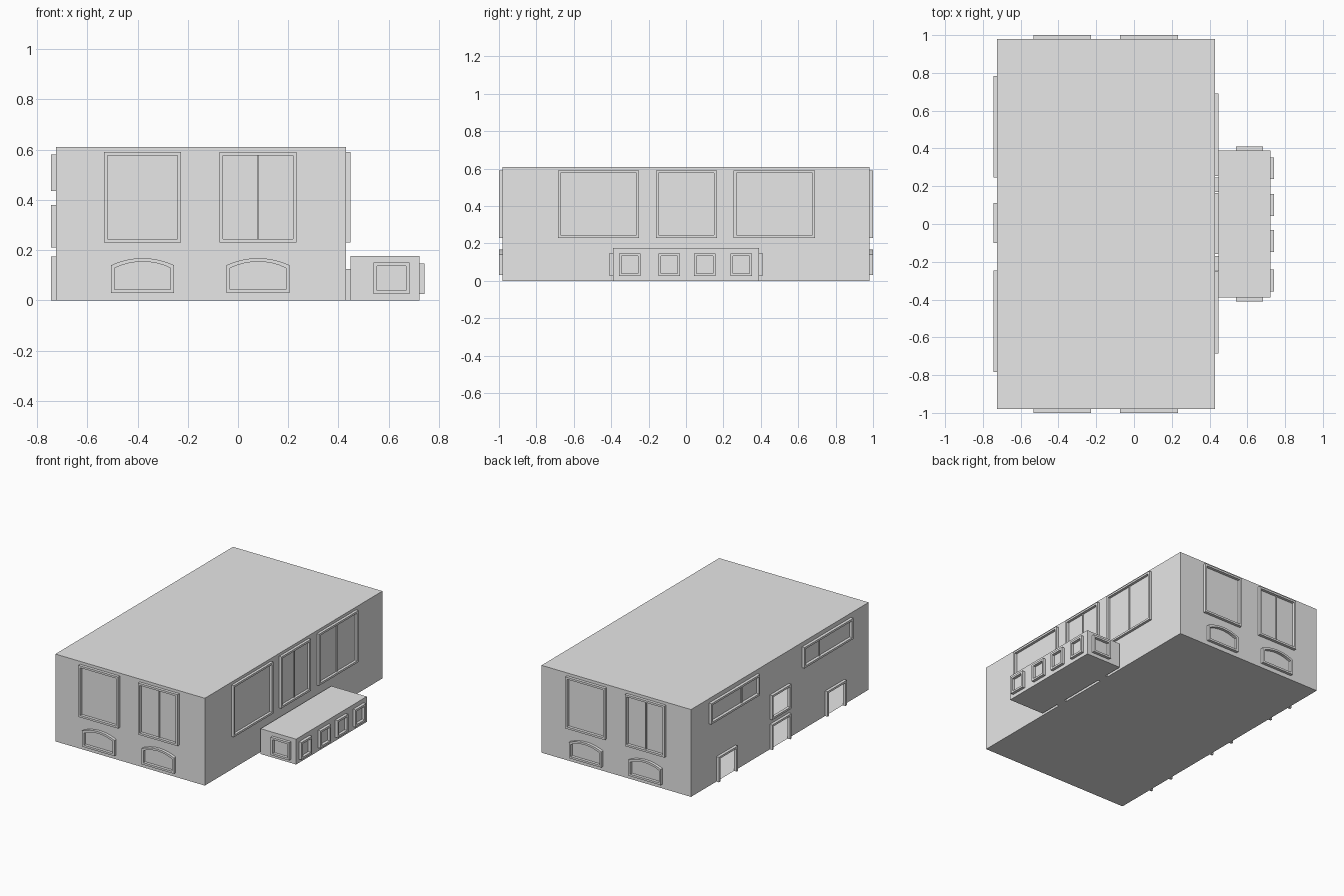
import bpy, bmesh, math

if "Cube" in bpy.data.objects:
    bpy.data.objects.remove(bpy.data.objects["Cube"])

grey = bpy.data.materials.new("plain_grey")
grey.diffuse_color = (0.8, 0.8, 0.8, 1)
grey.use_nodes = True
grey.node_tree.nodes["Principled BSDF"].inputs["Base Color"].default_value = grey.diffuse_color

X0, X1, Y, H = -0.725, 0.43, 0.98, 0.61      # main hall extents
AX0, AX1, AY, AH = 0.448, 0.722, 0.39, 0.177   # annex extents
BAR = 0.014                                   # frame bar width

# Walls map (u along wall, z up, d outwards) to space
WALLS = {
    "front": lambda u, z, d: (u, -Y - d, z),
    "back": lambda u, z, d: (u, Y + d, z),
    "right": lambda u, z, d: (X1 + d, u, z),
    "left": lambda u, z, d: (X0 - d, u, z),
    "annex_right": lambda u, z, d: (AX1 + d, u, z),
    "annex_front": lambda u, z, d: (u, -AY - d, z),
    "annex_back": lambda u, z, d: (u, AY + d, z),
}


def finish(name, bm):
    bmesh.ops.remove_doubles(bm, verts=bm.verts, dist=1e-5)
    bmesh.ops.recalc_face_normals(bm, faces=bm.faces)
    me = bpy.data.meshes.new(name)
    bm.to_mesh(me)
    bm.free()
    me.materials.append(grey)
    ob = bpy.data.objects.new(name, me)
    bpy.context.collection.objects.link(ob)
    return ob


def box(bm, lo, hi):
    v = [bm.verts.new((x, y, z)) for x in (lo[0], hi[0])
         for y in (lo[1], hi[1]) for z in (lo[2], hi[2])]
    for f in ((0, 1, 3, 2), (4, 5, 7, 6), (0, 1, 5, 4),
              (2, 3, 7, 6), (0, 2, 6, 4), (1, 3, 7, 5)):
        bm.faces.new([v[i] for i in f])


def strip(bm, wall, outer, inner, depth, closed=True):
    """Raised band between two outlines of equal length."""
    P = WALLS[wall]
    rings = [[bm.verts.new(P(u, z, d)) for u, z in pts]
             for pts, d in ((outer, 0), (outer, depth), (inner, depth), (inner, 0))]
    n = len(outer)
    for i in range(n if closed else n - 1):
        j = (i + 1) % n
        for a, b in zip(rings, rings[1:]):
            bm.faces.new((a[i], a[j], b[j], b[i]))
    if not closed:
        for i in (0, n - 1):
            bm.faces.new([r[i] for r in rings])


def rect(u0, u1, z0, z1):
    return [(u0, z0), (u0, z1), (u1, z1), (u1, z0)]


def window(name, wall, u0, u1, z0, z1, depth=0.02, mullion=None):
    bm = bmesh.new()
    strip(bm, wall, rect(u0, u1, z0, z1),
          rect(u0 + BAR, u1 - BAR, z0 + BAR, z1 - BAR), depth)
    if mullion is not None:
        m, P = mullion, WALLS[wall]
        box(bm, P(m - 0.004, z0 + BAR, 0), P(m + 0.004, z1 - BAR, depth * 0.4))
    finish(name, bm)


def door_frame(name, wall, u0, u1, z1, depth=0.02):
    bm = bmesh.new()
    strip(bm, wall, rect(u0, u1, 0, z1),
          rect(u0 + BAR, u1 - BAR, 0, z1 - BAR), depth, closed=False)
    finish(name, bm)


def arch(u, hw, z0, spring, top, n=8):
    pts = [(u + hw, z0), (u - hw, z0)]
    rise = top - spring
    r = (hw * hw + rise * rise) / (2 * rise)
    a = math.asin(hw / r)
    for i in range(n + 1):
        t = -a + 2 * a * i / n
        pts.append((u + r * math.sin(t), top - r + r * math.cos(t)))
    return pts


# Main hall: a hollow shell, with open doorways in its left wall
DOORS = [(-0.71, -0.50, 0, 0.175), (-0.10, 0.11, 0, 0.175), (0.49, 0.70, 0, 0.175),
         (-0.10, 0.11, 0.21, 0.38)]
HOLES = [(a + BAR, b - BAR, c + (BAR if c else 0), d - BAR) for a, b, c, d in DOORS]
bm = bmesh.new()
box(bm, (X0, -Y, 0), (X1, Y, H))
left = [f for f in bm.faces if f.calc_center_median().x < X0 + 0.01]
bmesh.ops.delete(bm, geom=left, context='FACES_ONLY')
bmesh.ops.recalc_face_normals(bm, faces=bm.faces)
for f in bm.faces:                      # normals face outwards
    c = f.calc_center_median()
    if f.normal.z * (c.z - H / 2) + f.normal.x * c.x + f.normal.y * c.y < 0:
        f.normal_flip()
us = sorted({-Y, Y} | {v for h in HOLES for v in h[:2]})
zs = sorted({0, H} | {v for h in HOLES for v in h[2:]})
for u0, u1 in zip(us, us[1:]):
    for z0, z1 in zip(zs, zs[1:]):
        cu, cz = (u0 + u1) / 2, (z0 + z1) / 2
        if not any(h[0] < cu < h[1] and h[2] < cz < h[3] for h in HOLES):
            bm.faces.new([bm.verts.new((X0, u, z)) for u, z in
                          ((u0, z0), (u0, z1), (u1, z1), (u1, z0))])
finish("main_hall", bm)

# Side annex and its two link passages
bm = bmesh.new()
box(bm, (AX0, -AY, 0), (AX1, AY, AH))
finish("annex", bm)
for s in (-1, 1):
    bm = bmesh.new()
    box(bm, (X1, s * 0.17, 0), (AX0, s * 0.247, 0.125))
    finish("link_passage", bm)

# End walls: tall windows above arched ones, the second tall one divided
for wall, plain, split in (("front", -0.38, 0.08), ("back", 0.08, -0.38)):
    for c in (plain, split):
        window(wall + "_tall_window", wall, c - 0.153, c + 0.153, 0.23, 0.59,
               mullion=c if c == split else None)
        bm = bmesh.new()
        strip(bm, wall, arch(c, 0.125, 0.03, 0.14, 0.168),
              arch(c, 0.125 - BAR, 0.03 + BAR, 0.14 - BAR * 0.8, 0.168 - BAR), 0.02)
        finish(wall + "_arched_window", bm)

# Right wall: three large windows
for u0, u1, m in ((-0.685, -0.25, None), (-0.16, 0.165, 0.0), (0.255, 0.69, 0.47)):
    window("right_large_window", "right", u0, u1, 0.23, 0.59, 0.018, m)

# Left wall: high windows, ground doors and an upper opening
for s in (-1, 1):
    a, b = sorted((s * 0.245, s * 0.783))
    window("left_high_window", "left", a, b, 0.435, 0.58, mullion=s * 0.43)
for u0, u1, z0, z1 in DOORS:
    if z0 == 0:
        door_frame("left_door_frame", "left", u0, u1, z1)
    else:
        window("left_upper_opening", "left", u0, u1, z0, z1)

# Annex windows: four along the side, one on each end
for c in (-0.30, -0.09, 0.10, 0.295):
    window("annex_side_window", "annex_right", c - 0.058, c + 0.058, 0.025, 0.147)
for wall in ("annex_front", "annex_back"):
    window("annex_end_window", wall, 0.54, 0.683, 0.025, 0.15)
